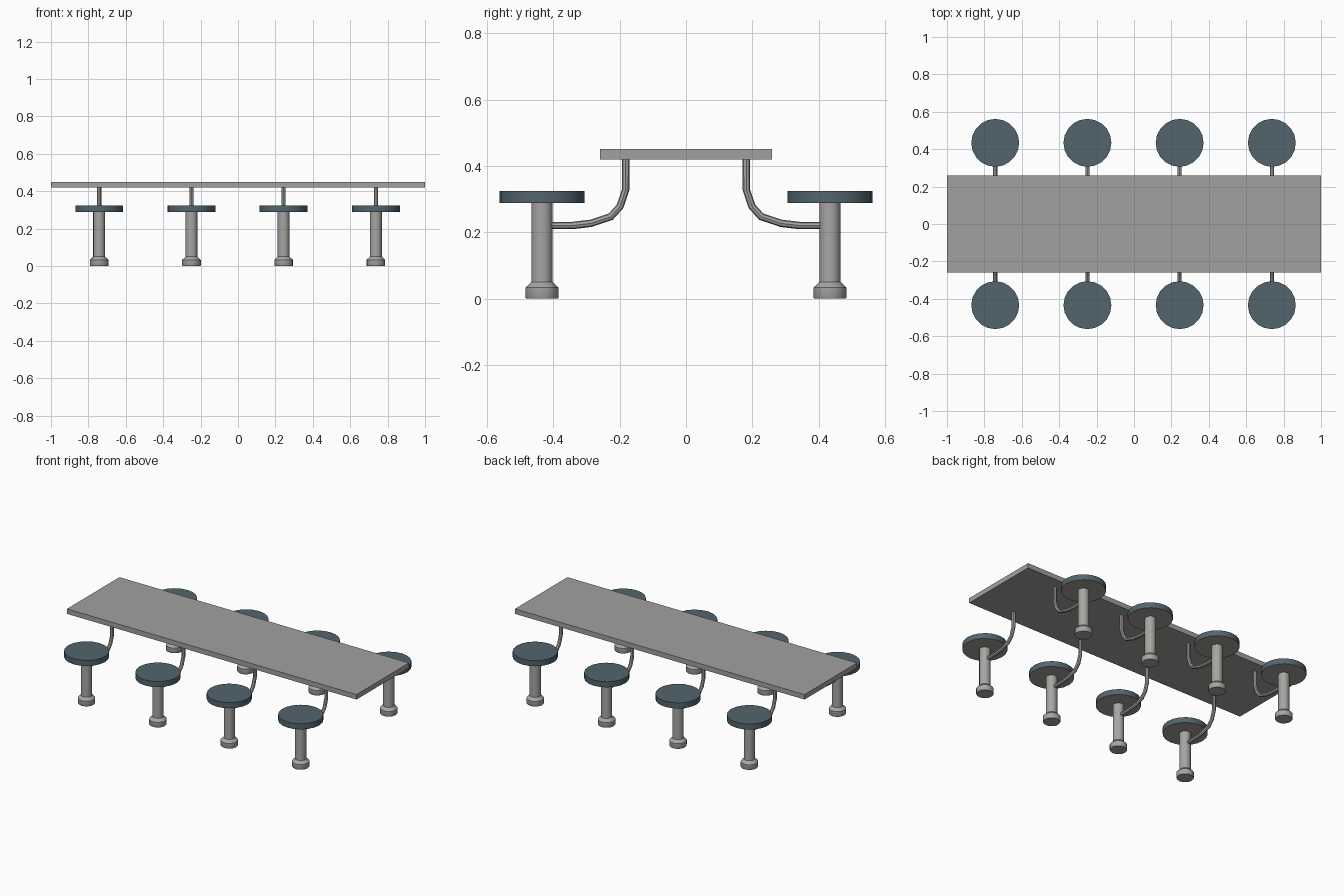
import bpy, bmesh, math
from mathutils import Vector

if "Cube" in bpy.data.objects:
    bpy.data.objects.remove(bpy.data.objects["Cube"])


def material(name, col):
    m = bpy.data.materials.new(name)
    m.diffuse_color = (*col, 1)
    m.use_nodes = True
    m.node_tree.nodes["Principled BSDF"].inputs["Base Color"].default_value = m.diffuse_color
    return m


GREY = material("concrete grey", (0.36, 0.355, 0.345))
METAL = material("warm metal grey", (0.39, 0.38, 0.365))
BLUE = material("slate blue", (0.085, 0.13, 0.155))
DARK = material("underside grey", (0.36, 0.355, 0.345))


def finish(name, bm, mats, smooth=None):
    bmesh.ops.recalc_face_normals(bm, faces=bm.faces)
    me = bpy.data.meshes.new(name)
    bm.to_mesh(me)
    bm.free()
    for m in mats:
        me.materials.append(m)
    ob = bpy.data.objects.new(name, me)
    bpy.context.collection.objects.link(ob)
    if smooth:
        bpy.ops.object.select_all(action='DESELECT')
        ob.select_set(True)
        bpy.context.view_layer.objects.active = ob
        bpy.ops.object.shade_smooth_by_angle(angle=math.radians(smooth))
    return ob


def skin(rings):
    """Bridge a list of vertex-position rings and cap both ends."""
    bm = bmesh.new()
    vs = [[bm.verts.new(p) for p in r] for r in rings]
    n = len(vs[0])
    for a, b in zip(vs, vs[1:]):
        for i in range(n):
            bm.faces.new((a[i], a[(i + 1) % n], b[(i + 1) % n], b[i]))
    bm.faces.new(vs[0][::-1])
    bm.faces.new(vs[-1])
    return bm


def lathe(profile, x, y, n):
    return skin([[(x + r * math.cos(2 * math.pi * i / n),
                   y + r * math.sin(2 * math.pi * i / n), z)
                  for i in range(n)] for r, z in profile])


def pipe(path, x, side, r, n):
    """Tube along a path in the yz plane."""
    pts = [Vector((x, side * y, z)) for y, z in path]
    rings = []
    for k, p in enumerate(pts):
        t = Vector()
        if k:
            t += (p - pts[k - 1]).normalized()
        if k < len(pts) - 1:
            t += (pts[k + 1] - p).normalized()
        t.normalize()
        u = Vector((1, 0, 0))
        v = t.cross(u)
        rings.append([p + r * (math.cos(2 * math.pi * i / n) * u +
                               math.sin(2 * math.pi * i / n) * v)
                      for i in range(n)])
    return skin(rings)


# table top
bm = bmesh.new()
bmesh.ops.create_cube(bm, size=1)
for v in bm.verts:
    v.co = (v.co.x * 2, v.co.y * 0.518, 0.435 + v.co.z * 0.031)
finish("table_top", bm, [GREY])

POST = [(0.048, 0), (0.05, 0.004), (0.05, 0.033), (0.032, 0.05), (0.032, 0.292)]
SEAT = [(0.128, 0.289), (0.128, 0.324)]
ARM = [(0.182, 0.422), (0.182, 0.328), (0.199, 0.278), (0.227, 0.247),
       (0.287, 0.227), (0.342, 0.2205), (0.43, 0.2205)]

# stools with curved support arms, four on each side
for side in (-1, 1):
    for i in range(4):
        x, y = -0.742 + 0.493 * i, side * 0.434
        tag = f"{'front' if side < 0 else 'back'}_{i + 1}"
        finish("stool_post_" + tag, lathe(POST, x, y, 16), [METAL], 35)
        seat = finish("seat_" + tag, lathe(SEAT, x, y, 20), [BLUE, DARK], 30)
        for f in seat.data.polygons:  # plain underside
            f.material_index = 1 if f.normal.z < -0.5 else 0
        finish("support_arm_" + tag, pipe(ARM, x, side, 0.0112, 8), [METAL], 40)
